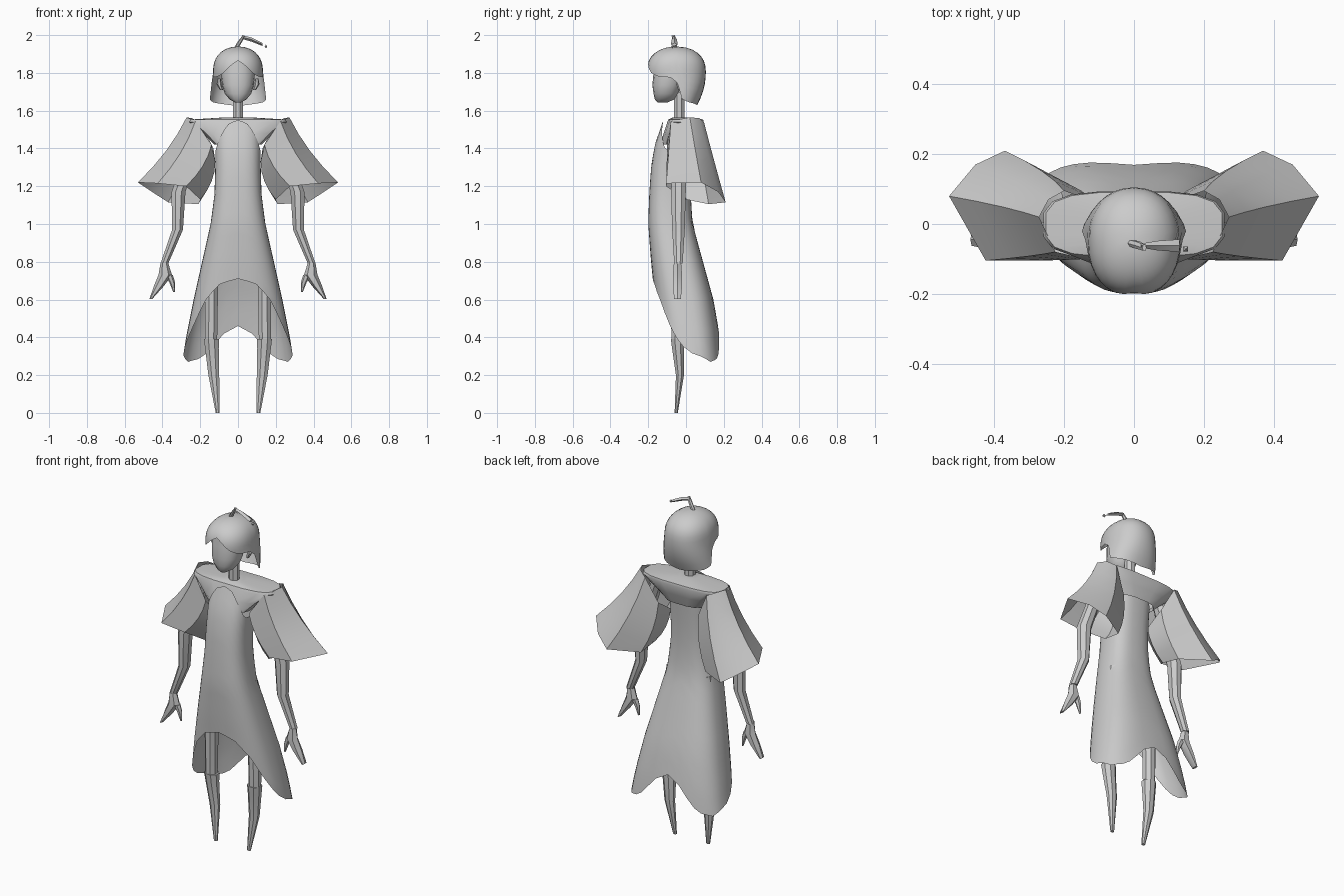
import bpy, bmesh, math
from mathutils import Vector

if "Cube" in bpy.data.objects:
    bpy.data.objects.remove(bpy.data.objects["Cube"])


def interp(table, t):
    """Piecewise linear lookup; rows are (key, values...) sorted by key."""
    if t <= table[0][0]:
        return table[0][1:]
    for a, b in zip(table, table[1:]):
        if t <= b[0]:
            f = (t - a[0]) / (b[0] - a[0])
            return tuple(p + (q - p) * f for p, q in zip(a[1:], b[1:]))
    return table[-1][1:]


def loft(name, rings, start=False, end=False, mirror=False, angle=35):
    """Skin equal-sized closed rings, optionally capping the ends."""
    bm = bmesh.new()
    vs = [[bm.verts.new(p) for p in r] for r in rings]
    n = len(rings[0])
    for a, b in zip(vs, vs[1:]):
        for i in range(n):
            j = (i + 1) % n
            bm.faces.new((a[i], a[j], b[j], b[i]))
    if start:
        bm.faces.new(vs[0][::-1])
    if end:
        bm.faces.new(vs[-1])
    bmesh.ops.remove_doubles(bm, verts=bm.verts, dist=1e-5)
    bmesh.ops.recalc_face_normals(bm, faces=bm.faces)
    me = bpy.data.meshes.new(name)
    bm.to_mesh(me)
    bm.free()
    ob = bpy.data.objects.new(name, me)
    bpy.context.collection.objects.link(ob)
    bpy.ops.object.select_all(action='DESELECT')
    ob.select_set(True)
    bpy.context.view_layer.objects.active = ob
    bpy.ops.object.shade_smooth_by_angle(angle=math.radians(angle))
    if mirror:
        ob.modifiers.new("mirror", 'MIRROR')
    return ob


def oval(a, rx, yf, yb, z, cx=0, e=2.0):
    """Point on a superellipse; angle 0 is the front (-y)."""
    s, c = math.sin(a), math.cos(a)
    sx = math.copysign(abs(s) ** (2 / e), s)
    cy = math.copysign(abs(c) ** (2 / e), c)
    return (cx + rx * sx, (yf + yb) / 2 - cy * (yb - yf) / 2, z)


def tube(name, rows, n=8, **kw):
    """Limb from horizontal rings: (x, y, z, rx, ry)."""
    rings = [[oval(2 * math.pi * (i + .5) / n, rx, y - ry, y + ry, z, x) for i in range(n)]
             for x, y, z, rx, ry in rows]
    return loft(name, rings, True, True, **kw)


def draped(name, n, rows, top, hem, profile, e):
    """Open shell whose top and hem heights change around it."""
    rings = []
    for k in range(rows + 1):
        ring = []
        for i in range(n):
            a = 2 * math.pi * i / n
            d = math.degrees(a if a <= math.pi else 2 * math.pi - a)
            t, h = interp(top, d)[0], interp(hem, d)[0]
            z = t + (h - t) * k / rows
            ring.append(oval(a, *profile(z), z, 0, e))
        rings.append(ring)
    return loft(name, rings, angle=50)


# dress
dress_profile = [(.27, .295, -.11, .19), (.4, .275, -.14, .18), (.6, .235, -.165, .145),
                 (.8, .19, -.185, .09), (1.0, .145, -.20, .035), (1.15, .125, -.195, .025),
                 (1.3, .12, -.185, .03), (1.42, .12, -.165, .04), (1.55, .11, -.12, .05)]
dress_hem = [(0, .71), (20, .68), (40, .60), (60, .46), (75, .37), (90, .315), (120, .27),
             (140, .285), (150, .31), (160, .36), (170, .42), (180, .46)]
dress_top = [(0, 1.55), (20, 1.53), (45, 1.47), (75, 1.39), (105, 1.38), (140, 1.44), (180, 1.46)]
draped("dress", 36, 14, dress_top, dress_hem, lambda z: interp(dress_profile, z), 2.7)

# shoulder yoke
yoke = [(.125, -.135, .06, 1.42), (.19, -.12, .08, 1.48), (.262, -.1, .095, 1.54),
        (.255, -.095, .092, 1.553), (.06, -.07, .03, 1.565)]
loft("shoulder_yoke", [[oval(math.pi * (i + .5) / 8, *r, 0, 3.2) for i in range(16)] for r in yoke],
     end=True)

# sleeves: shoulder ring and opening ring
shoulder = [(.272, .02, 1.565), (.225, -.08, 1.545), (.14, -.1, 1.42), (.12, -.03, 1.33),
            (.13, .07, 1.40), (.2, .095, 1.54), (.245, .07, 1.56)]
opening = [(.53, .08, 1.22), (.425, -.105, 1.215), (.275, -.105, 1.20), (.2, 0, 1.13),
           (.21, .12, 1.105), (.37, .21, 1.115), (.455, .17, 1.17)]
rings = []
for f in (0, .25, .5, .75, 1):
    bow = Vector((-.08, 0, -.02)) * f * (1 - f)
    rings.append([Vector(a).lerp(Vector(b), f) + bow for a, b in zip(shoulder, opening)])
loft("sleeve", rings, mirror=True)

# arms and hands
tube("arm", [(.2, -.03, 1.5, .035, .04), (.315, -.04, 1.17, .04, .042),
             (.32, -.04, .97, .031, .036), (.39, -.04, .79, .022, .024)], mirror=True)
tube("hand", [(.39, -.045, .795, .02, .022), (.385, -.045, .73, .036, .028),
              (.42, -.045, .67, .026, .028), (.462, -.045, .602, .007, .02)], 6, mirror=True)
tube("thumb", [(.365, -.045, .73, .02, .018), (.348, -.045, .69, .015, .014),
               (.338, -.045, .64, .005, .006)], 6, mirror=True)

# legs and boots
tube("leg", [(.10, -.04, 1.0, .045, .05), (.14, -.045, .7, .038, .042),
             (.142, -.045, .37, .034, .034)], mirror=True)
tube("boot", [(.14, -.045, .39, .043, .038), (.138, -.042, .34, .039, .034),
              (.128, -.032, .2, .031, .023), (.108, -.052, 0, .011, .009)], mirror=True)

# head
tube("neck", [(0, -.035, 1.54, .03, .03), (0, -.035, 1.7, .03, .03)])
face = [(.015, -.15, -.1, 1.643), (.045, -.165, -.06, 1.66), (.07, -.172, -.04, 1.69),
        (.084, -.178, -.02, 1.735), (.09, -.172, 0, 1.80), (.085, -.165, .02, 1.87)]
loft("face", [[oval(math.pi * i / 8, *r, 0, 2.2) for i in range(16)] for r in face], True, True)
tube("ear", [(.088, -.035, 1.71, .008, .008), (.1, -.035, 1.74, .014, .018),
             (.1, -.035, 1.77, .008, .012)], 6, mirror=True)


# hair cap with arched fringe and longer back
def hair_profile(z):
    if z < 1.8:
        f = (1.8 - z) / .17
        return .132 + .024 * f, -.205 + .04 * f, .105 - .045 * f * f
    r = max(0, 1 - ((z - 1.8) / .14) ** 2.6) ** .5
    return .132 * r, -.05 - .158 * r, -.05 + .155 * r


hair_hem = [(0, 1.865), (15, 1.84), (30, 1.805), (50, 1.78), (88, 1.775), (96, 1.665),
            (120, 1.645), (180, 1.625)]
rings = []
for k in range(13):
    t = (k / 12) ** 1.6
    ring = []
    for i in range(32):
        a = 2 * math.pi * i / 32
        d = math.degrees(min(a, 2 * math.pi - a))
        z = 1.94 + (interp(hair_hem, d)[0] - 1.94) * t
        ring.append(oval(a, *hair_profile(z), z, 0, 2.2))
    rings.append(ring)
loft("hair", rings, angle=50)

# loose strand on top of the head
tube("strand_stem", [(-.008, -.055, 1.935, .012, .01), (.01, -.06, 1.965, .012, .012),
                     (.03, -.068, 1.998, .006, .01)], 6)
blade = [(.02, .006, 1.99, .01), (.07, .014, 1.977, .011), (.13, .018, 1.95, .008)]
loft("strand_blade", [[(x, -.062 - w, z), (x, -.062, z + h), (x, -.062 + w, z), (x, -.062, z - h)]
                      for x, w, z, h in blade], True, True)
tube("strand_tip", [(.148, -.072, 1.93, .001, .001), (.148, -.072, 1.94, .01, .01),
                    (.148, -.072, 1.95, .001, .001)], 4)
